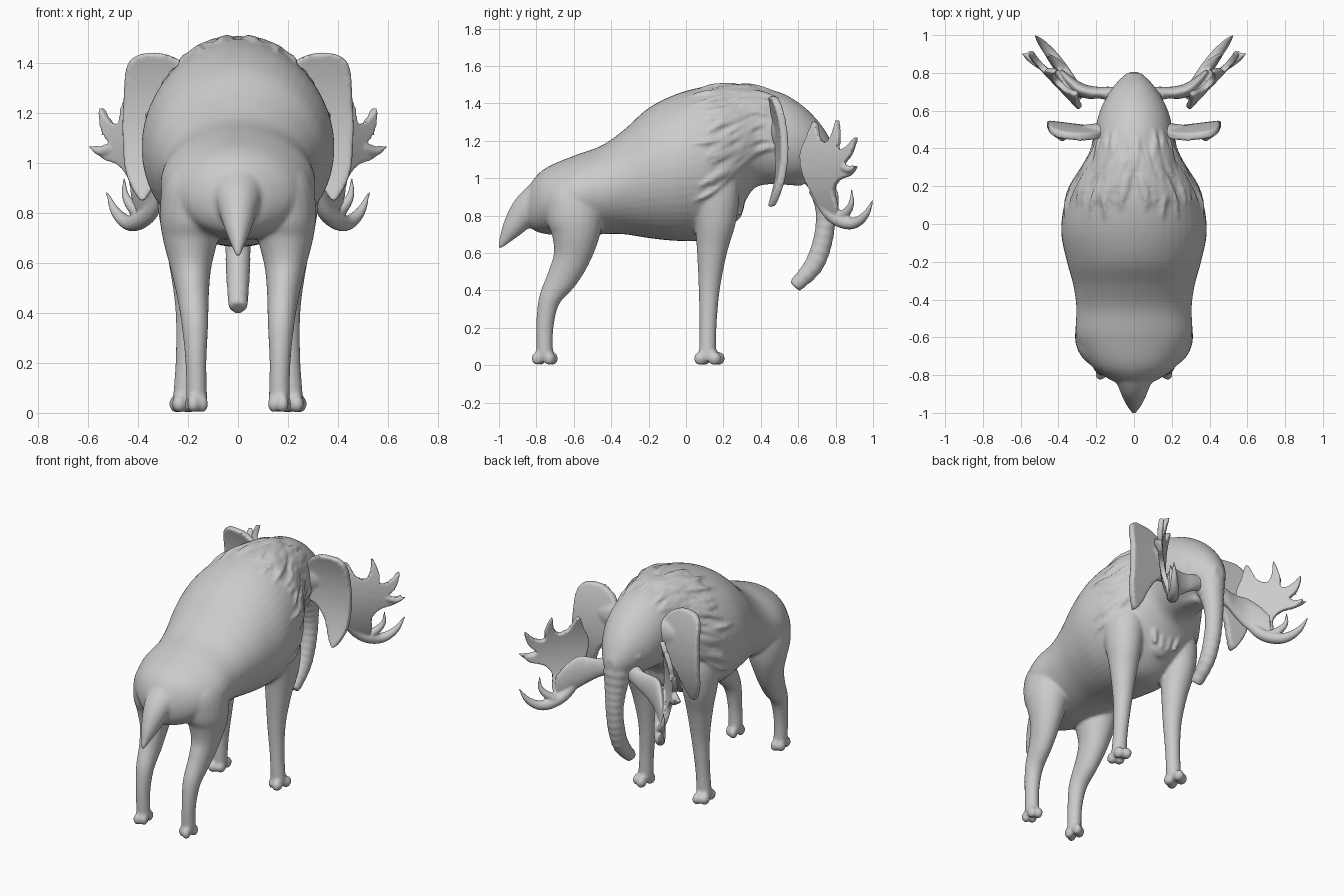
import bpy, bmesh, math, random
from mathutils import Vector

if "Cube" in bpy.data.objects:
    bpy.data.objects.remove(bpy.data.objects["Cube"])

random.seed(4)


def spline(keys, n, closed=False):
    """Smooth curve through tuples of any length, n samples per span."""
    m, out = len(keys), []
    for i in range(m if closed else m - 1):
        idx = [(i + k) % m if closed else min(max(i + k, 0), m - 1) for k in (-1, 0, 1, 2)]
        p = [keys[j] for j in idx]
        for s in range(n):
            t = s / n
            out.append([0.5 * (2 * b + (c - a) * t + (2 * a - 5 * b + 4 * c - d) * t * t
                               + (3 * b - a - 3 * c + d) * t ** 3) for a, b, c, d in zip(*p)])
    if not closed:
        out.append(list(keys[-1]))
    return out


def tube(bm, keys, n=6, sides=24, tangent=None, wrinkle=0.0):
    """Loft of ellipses; each key is x, y, z, width radius, depth radius."""
    pts = spline(keys, n)
    rings = []
    for i, (x, y, z, rx, ry) in enumerate(pts):
        a, b = pts[max(i - 1, 0)], pts[min(i + 1, len(pts) - 1)]
        t = tangent or (Vector(b[:3]) - Vector(a[:3])).normalized()
        side = (Vector((1, 0, 0)) - t * t.x).normalized()
        up = t.cross(side)
        k = 1 + wrinkle * (i % 4 < 2)
        rings.append([bm.verts.new(Vector((x, y, z))
                      + side * (max(rx, .003) * k * math.cos(2 * math.pi * j / sides))
                      + up * (max(ry, .003) * k * math.sin(2 * math.pi * j / sides)))
                      for j in range(sides)])
    for r, q in zip(rings, rings[1:]):
        for j in range(sides):
            bm.faces.new((r[j], r[j - 1], q[j - 1], q[j]))
    bm.faces.new(rings[0])
    bm.faces.new(rings[-1][::-1])


def plate(bm, outline, thick, place, n):
    """Thick sheet from a 2D outline, bent into space by place(a, b, c)."""
    loop = spline(outline, n, True)
    tmp = bmesh.new()
    lo = [tmp.verts.new((a, b, -thick / 2)) for a, b in loop]
    hi = [tmp.verts.new((a, b, thick / 2)) for a, b in loop]
    tmp.faces.new(lo)
    tmp.faces.new(hi[::-1])
    for j in range(len(loop)):
        tmp.faces.new((lo[j], lo[j - 1], hi[j - 1], hi[j]))
    bmesh.ops.triangulate(tmp, faces=tmp.faces[:])
    bmesh.ops.subdivide_edges(tmp, edges=tmp.edges[:], cuts=3, use_grid_fill=True)
    for v in tmp.verts:
        v.co = place(*v.co)
    me = bpy.data.meshes.new("tmp")
    tmp.to_mesh(me)
    tmp.free()
    bm.from_mesh(me)
    bpy.data.meshes.remove(me)


def ball(bm, c, r, scale=(1, 1, 1)):
    vs = bmesh.ops.create_uvsphere(bm, u_segments=16, v_segments=10, radius=r)["verts"]
    for v in vs:
        v.co = Vector([p * s for p, s in zip(v.co, scale)]) + Vector(c)


def finish(bm, name, voxel, smooth, mirror=False):
    """Fuse all shells into one smooth skin."""
    bmesh.ops.recalc_face_normals(bm, faces=bm.faces[:])
    me = bpy.data.meshes.new(name)
    bm.to_mesh(me)
    bm.free()
    ob = bpy.data.objects.new(name, me)
    bpy.context.collection.objects.link(ob)
    r = ob.modifiers.new("fuse", 'REMESH')
    r.mode, r.voxel_size, r.use_smooth_shade = 'VOXEL', voxel, True
    s = ob.modifiers.new("smooth", 'SMOOTH')
    s.factor, s.iterations = 0.5, smooth
    if mirror:
        ob.modifiers.new("mirror", 'MIRROR').use_mirror_merge = False


body = bmesh.new()

# Torso, neck and head: y, half width, top z, bottom z
profile = [(-.85, .07, .93, .76), (-.81, .15, 1.00, .72), (-.74, .235, 1.06, .70),
           (-.60, .305, 1.12, .69), (-.45, .305, 1.175, .70), (-.33, .32, 1.26, .70),
           (-.2, .355, 1.375, .68), (-.05, .385, 1.45, .665), (.1, .37, 1.49, .67),
           (.2, .325, 1.495, .73), (.29, .27, 1.495, .83), (.37, .225, 1.485, .95),
           (.5, .205, 1.46, .97), (.6, .18, 1.405, .98), (.68, .14, 1.335, 1.0),
           (.75, .09, 1.245, 1.02), (.80, .035, 1.14, 1.05)]
keys = [(0, y, (t + b) / 2, w, (t - b) / 2) for y, w, t, b in profile]
tube(body, keys, n=5, sides=48, tangent=Vector((0, 1, 0)))
sections = spline(keys, 12)

# Tail
tube(body, [(0, -.76, .90, .12, .10), (0, -.85, .83, .085, .085), (0, -.93, .73, .05, .055),
            (0, -1.0, .625, .008, .01)])
# Trunk with wrinkles
tube(body, [(0, .64, 1.22, .11, .10), (0, .70, 1.08, .09, .10), (0, .735, .93, .066, .068),
            (0, .748, .80, .054, .052), (0, .73, .66, .05, .051), (0, .68, .53, .045, .05),
            (0, .58, .42, .037, .036)], n=12, wrinkle=.05)
# Lower jaw
tube(body, [(0, .45, 1.06, .12, .09), (0, .55, 1.02, .09, .06), (0, .63, .98, .045, .025)])
# Brisket
ball(body, (0, .235, .90), .12, (1, .65, 1.25))

for s in (-1, 1):
    # Front legs
    tube(body, [(s * .19, .13, 1.05, .1, .12), (s * .205, .145, .92, .12, .14),
                (s * .21, .155, .78, .105, .115),
                (s * .2, .14, .62, .08, .083), (s * .195, .125, .42, .056, .058),
                (s * .205, .118, .22, .044, .046), (s * .215, .115, .05, .046, .046)])
    # Hind legs
    tube(body, [(s * .13, -.60, 1.02, .06, .08), (s * .165, -.60, .92, .125, .155),
                (s * .185, -.595, .80, .128, .155), (s * .19, -.59, .70, .112, .13),
                (s * .188, -.61, .58, .082, .10), (s * .18, -.66, .47, .064, .083),
                (s * .172, -.73, .35, .053, .058), (s * .168, -.755, .2, .042, .046),
                (s * .165, -.755, .05, .042, .044)])
    # Toes
    for fx, fy, k in ((.22, .125, 1), (.166, -.755, .85)):
        for a in (0, 90, 180, 270):
            dx, dy = math.cos(math.radians(a + 30)), math.sin(math.radians(a + 30))
            ball(body, (s * (fx + .03 * k * dx), fy + .055 * k * dy, .036), .037 * k, (.8, 1, .98 / k))
    # Brow and eye bulge
    ball(body, (s * .115, .64, 1.2), .045, (.8, 1, .7))
    ball(body, (s * .13, .68, 1.15), .018)
    # Chest tufts
    for x, z in ((.03, .92), (.09, .93)):
        tube(body, [(s * x, .27, z + .05, .022, .02), (s * x, .295, z - .04, .026, .022),
                    (s * x * .8, .285, z - .13, .012, .01)], n=4, sides=10)

# Shaggy mane locks following the shoulder surface
for i in range(60):
    ang = math.radians(random.uniform(4, 112))
    y0, length = random.uniform(.24, .5), random.uniform(.14, .22)
    drop = random.uniform(-.08, .2)
    for s in (-1, 1):
        path = []
        for k in range(4):
            u = k / 3
            q = min(sections, key=lambda e: abs(e[1] - (y0 - u * length)))
            a, e = ang + drop * u, 1.0 + .035 * u * (1.2 - u)
            r = (.006, .015, .014, .004)[k]
            path.append((s * q[3] * e * math.sin(a), q[1], q[2] + q[4] * e * math.cos(a), r, r))
        tube(body, path, n=3, sides=8)

finish(body, "body", .0105, 4)

# Ears: outline in x, z
ears = bmesh.new()
plate(ears, [(.16, 1.3), (.22, 1.40), (.33, 1.44), (.435, 1.405), (.457, 1.26), (.46, 1.08),
             (.445, .95), (.39, .85), (.345, .89), (.30, 1.0), (.24, 1.08), (.17, 1.12)], .042,
      lambda a, b, c: Vector((a, .515 - .65 * (b - 1.16) ** 2 + .12 * (a - .35) + c, b)), 5)
tube(ears, [(.14, .49, 1.24, .04, .1), (.2, .495, 1.25, .04, .085), (.28, .505, 1.26, .02, .04)],
     tangent=Vector((.95, .3, 0)).normalized())
finish(ears, "ears", .010, 4, mirror=True)

# Antlers: palm outline in y, z, with a forked lower hook
antlers = bmesh.new()
plate(antlers, [(.615, 1.12), (.645, 1.21), (.69, 1.305), (.715, 1.215), (.755, 1.19), (.785, 1.235),
                (.81, 1.315), (.82, 1.22), (.815, 1.155), (.86, 1.165), (.91, 1.22), (.885, 1.13),
                (.845, 1.075), (.87, 1.055), (.91, 1.065), (.88, 1.015), (.82, .99), (.79, .93),
                (.81, .84), (.80, .77), (.74, .83), (.64, .99)], .032,
      lambda a, b, c: Vector((.29 + .95 * (a - .62) - (b - 1.08) ** 2 + c * .7, a - c * .7, b)), 3)
# Broad flattened stem running from the head into the palm
tube(antlers, [(.07, .68, 1.05, .05, .06), (.15, .695, 1.01, .04, .06), (.22, .695, .98, .04, .08),
               (.29, .715, .95, .035, .105), (.35, .765, .90, .025, .10), (.39, .81, .86, .012, .07)],
     tangent=Vector((.8, .6, 0)), sides=20)
for hook in ([(.29, .68, .94, .03), (.34, .76, .82, .034), (.39, .83, .77, .036), (.44, .90, .76, .03),
              (.49, .96, .805, .02), (.525, 1.0, .885, .004)],
             [(.37, .81, .78, .03), (.42, .86, .82, .024), (.45, .885, .87, .015), (.455, .885, .94, .004)],
             [(.50, .84, 1.06, .02), (.55, .875, 1.045, .018), (.595, .905, 1.065, .004)]):
    tube(antlers, [(x, y, z, r, r) for x, y, z, r in hook], sides=12)
finish(antlers, "antlers", .007, 3, mirror=True)
